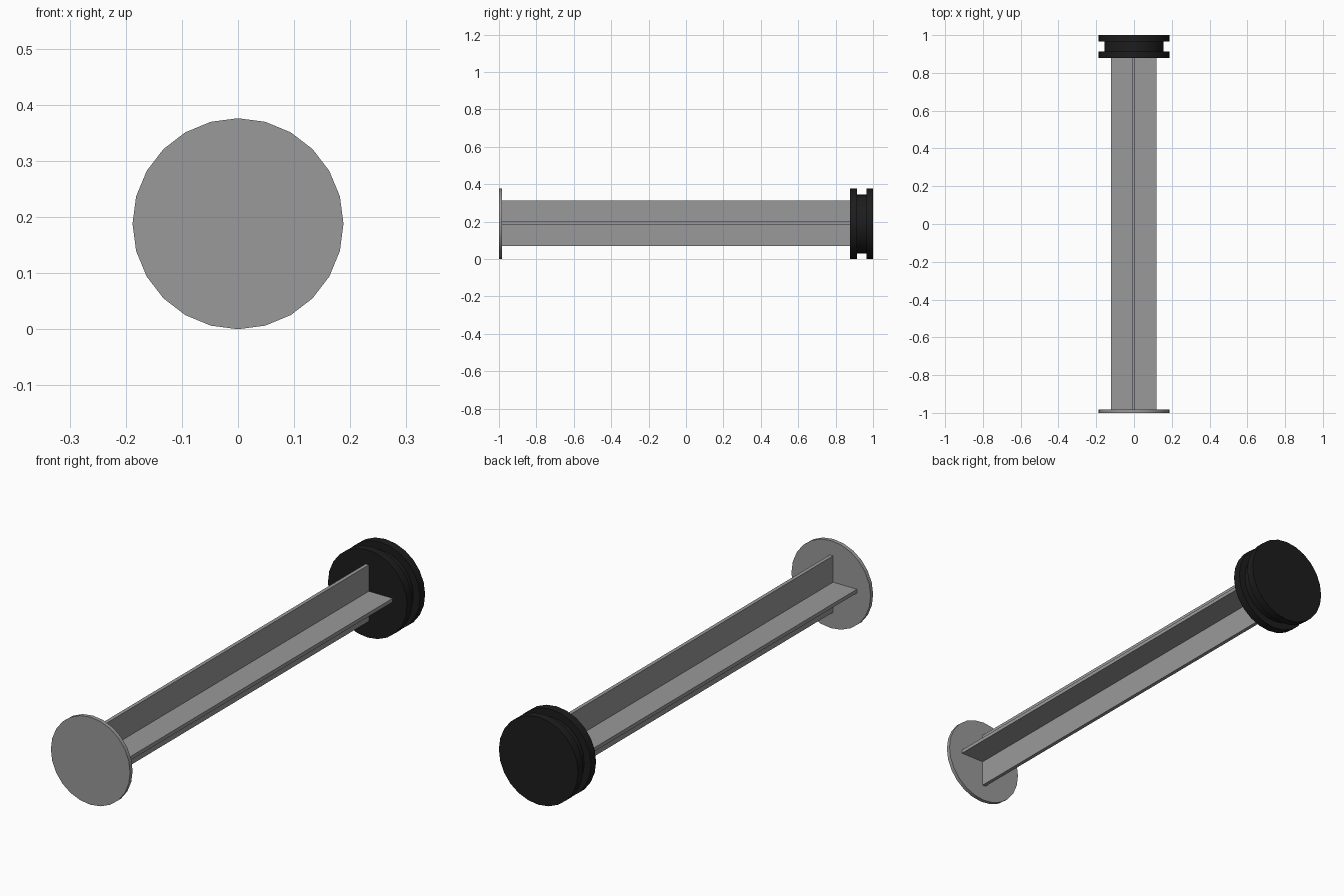
import bpy, bmesh, math

if "Cube" in bpy.data.objects:
    bpy.data.objects.remove(bpy.data.objects["Cube"])

CZ = 0.188   # axis height
SIDES = 24


def material(name, rgb):
    m = bpy.data.materials.new(name)
    m.diffuse_color = (*rgb, 1)
    m.use_nodes = True
    m.node_tree.nodes["Principled BSDF"].inputs["Base Color"].default_value = m.diffuse_color
    return m


grey = material("grey plastic", (0.32, 0.32, 0.32))
black = material("black rubber", (0.012, 0.012, 0.012))


def finish(name, bm, mat, smooth=False):
    bmesh.ops.recalc_face_normals(bm, faces=bm.faces[:])
    me = bpy.data.meshes.new(name)
    bm.to_mesh(me)
    bm.free()
    ob = bpy.data.objects.new(name, me)
    bpy.context.collection.objects.link(ob)
    me.materials.append(mat)
    if smooth:
        bpy.ops.object.select_all(action='DESELECT')
        ob.select_set(True)
        bpy.context.view_layer.objects.active = ob
        bpy.ops.object.shade_smooth_by_angle(angle=math.radians(30))
    return ob


def lathe(name, profile, mat):
    """Closed turned shape along y from (y, radius) pairs."""
    bm = bmesh.new()
    rings = []
    for y, r in profile:
        rings.append([bm.verts.new((r * math.sin(2 * math.pi * i / SIDES), y,
                                    CZ + r * math.cos(2 * math.pi * i / SIDES)))
                      for i in range(SIDES)])
    for a, b in zip(rings, rings[1:]):
        for i in range(SIDES):
            j = (i + 1) % SIDES
            bm.faces.new((a[i], a[j], b[j], b[i]))
    bm.faces.new(rings[0])
    bm.faces.new(rings[-1])
    return finish(name, bm, mat, True)


# Thumb disc at the front
lathe("thumb_disc", [(-1, 0.188), (-0.983, 0.188)], grey)

# Rubber stopper with a groove at the back
lathe("rubber_stopper", [(0.878, 0.188), (0.913, 0.188), (0.913, 0.157),
                         (0.965, 0.157), (0.965, 0.188), (1, 0.188)], black)

# Cross-section shaft, one extruded plus profile
L, T = 0.121, 0.008
plus = [(T, T), (T, L), (-T, L), (-T, T), (-L, T), (-L, -T),
        (-T, -T), (-T, -L), (T, -L), (T, -T), (L, -T), (L, T)]
bm = bmesh.new()
ends = [[bm.verts.new((x - 0.002, y, 0.192 + z)) for x, z in plus] for y in (-0.983, 0.878)]
for i in range(12):
    j = (i + 1) % 12
    bm.faces.new((ends[0][i], ends[0][j], ends[1][j], ends[1][i]))
for e in ends:
    bm.faces.new(e)
finish("cross_shaft", bm, grey)
